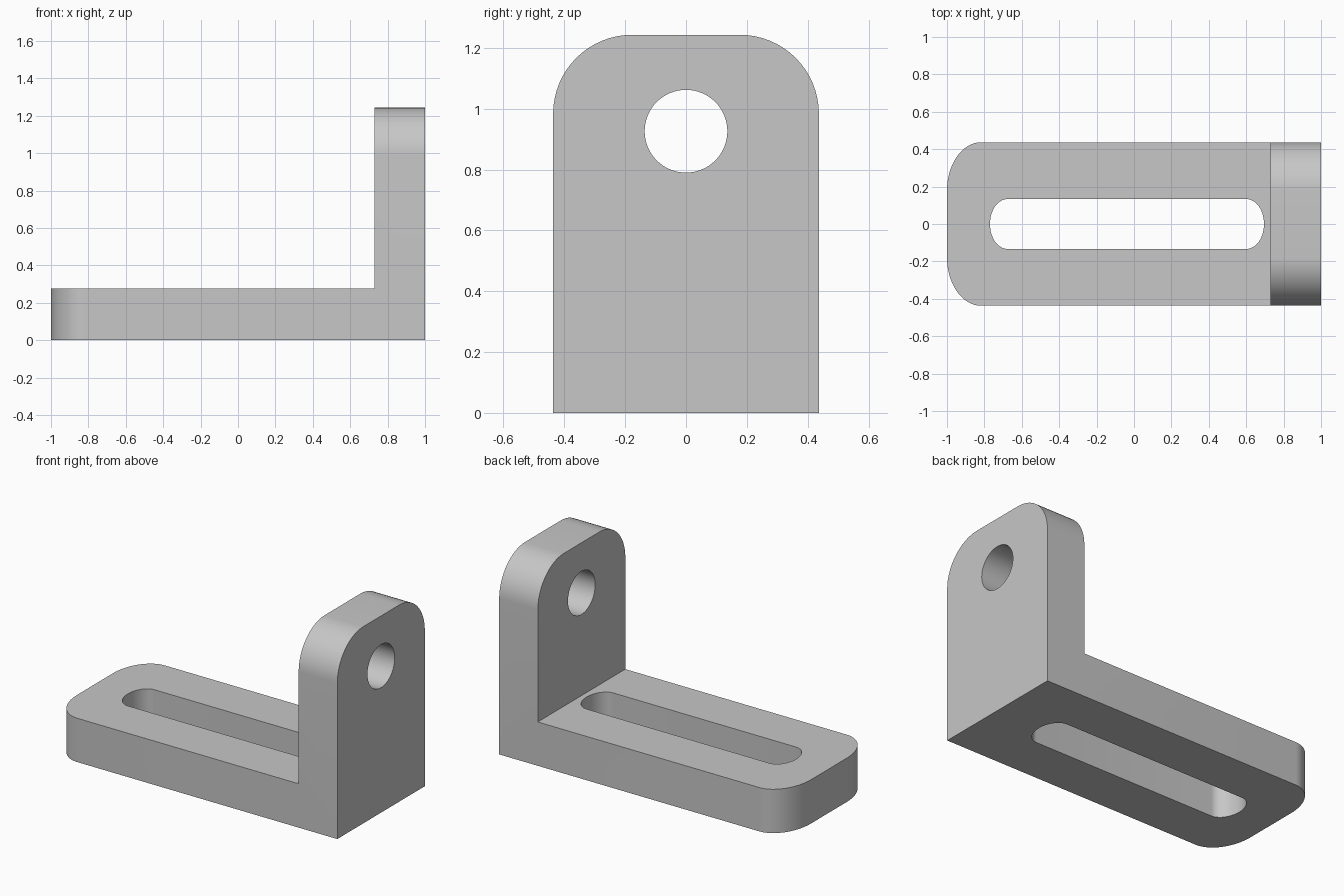
import bpy
import bmesh
from math import cos, sin, pi, radians

cube = bpy.data.objects.get("Cube")
if cube:
    bpy.data.objects.remove(cube, do_unlink=True)

# Main dimensions
HALF_W, HEIGHT = 0.437, 1.243
PLATE_TOP, WALL_X = 0.277, 0.73
CORNER, STRETCH = 0.26, 0.7      # corner radius, lengthwise squash of the plate curves
HOLE_R, HOLE_Z = 0.136, 0.926
SLOT_R, SLOT_MIN, SLOT_MAX = 0.133, -0.77, 0.695

grey = bpy.data.materials.new("plain grey")
grey.use_nodes = True
colour = (0.57, 0.57, 0.57, 1)
grey.diffuse_color = colour
grey.node_tree.nodes["Principled BSDF"].inputs["Base Color"].default_value = colour


def prism(bm, points, direction):
    """Extrude a closed outline along a direction."""
    face = bm.faces.new([bm.verts.new(p) for p in points])
    moved = bmesh.ops.extrude_face_region(bm, geom=[face])["geom"]
    verts = [v for v in moved if isinstance(v, bmesh.types.BMVert)]
    bmesh.ops.translate(bm, vec=direction, verts=verts)
    bmesh.ops.recalc_face_normals(bm, faces=bm.faces)


def make_object(name, bm):
    mesh = bpy.data.meshes.new(name)
    bm.to_mesh(mesh)
    bm.free()
    mesh.materials.append(grey)
    obj = bpy.data.objects.new(name, mesh)
    bpy.context.collection.objects.link(obj)
    return obj


def round_edges(bm, test):
    """Round every edge whose two ends pass the test."""
    edges = [e for e in bm.edges if all(test(v.co) for v in e.verts)
             and abs(e.verts[0].co.y - e.verts[1].co.y) < 0.01]
    bmesh.ops.bevel(bm, geom=edges, offset=CORNER, offset_type='OFFSET',
                    segments=16, profile=0.5, affect='EDGES')


# L-shaped body
bm = bmesh.new()
side = [(-1, 0), (1, 0), (1, HEIGHT), (WALL_X, HEIGHT), (WALL_X, PLATE_TOP), (-1, PLATE_TOP)]
prism(bm, [(x, -HALF_W, z) for x, z in side], (0, 2 * HALF_W, 0))
round_edges(bm, lambda co: co.z > HEIGHT - 0.01)

# Plate corners are elliptical: round them while the body is stretched
bmesh.ops.scale(bm, vec=(1 / STRETCH, 1, 1), verts=bm.verts)
round_edges(bm, lambda co: co.x < -0.99 / STRETCH)
bmesh.ops.scale(bm, vec=(STRETCH, 1, 1), verts=bm.verts)
bracket = make_object("angle_bracket", bm)

# Round hole through the wall
bm = bmesh.new()
ring = [2 * pi * i / 64 for i in range(64)]
prism(bm, [(0.5, HOLE_R * cos(a), HOLE_Z + HOLE_R * sin(a)) for a in ring], (1, 0, 0))
cutters = [make_object("hole_cutter", bm)]

# Long slot through the plate
bm = bmesh.new()
end_r = SLOT_R * STRETCH
outline = []
for centre, start in ((SLOT_MAX - end_r, -pi / 2), (SLOT_MIN + end_r, pi / 2)):
    for i in range(33):
        a = start + pi * i / 32
        outline.append((centre + end_r * cos(a), SLOT_R * sin(a), -0.2))
prism(bm, outline, (0, 0, 0.7))
cutters.append(make_object("slot_cutter", bm))

# Cut the openings, then smooth the curved faces
bpy.ops.object.select_all(action='DESELECT')
bracket.select_set(True)
bpy.context.view_layer.objects.active = bracket
for cutter in cutters:
    cutter.hide_render = True
    mod = bracket.modifiers.new(cutter.name, 'BOOLEAN')
    mod.operation = 'DIFFERENCE'
    mod.solver = 'EXACT'
    mod.object = cutter
    bpy.ops.object.modifier_apply(modifier=mod.name)
    bpy.data.objects.remove(cutter, do_unlink=True)
bpy.ops.object.shade_smooth_by_angle(angle=radians(30))
